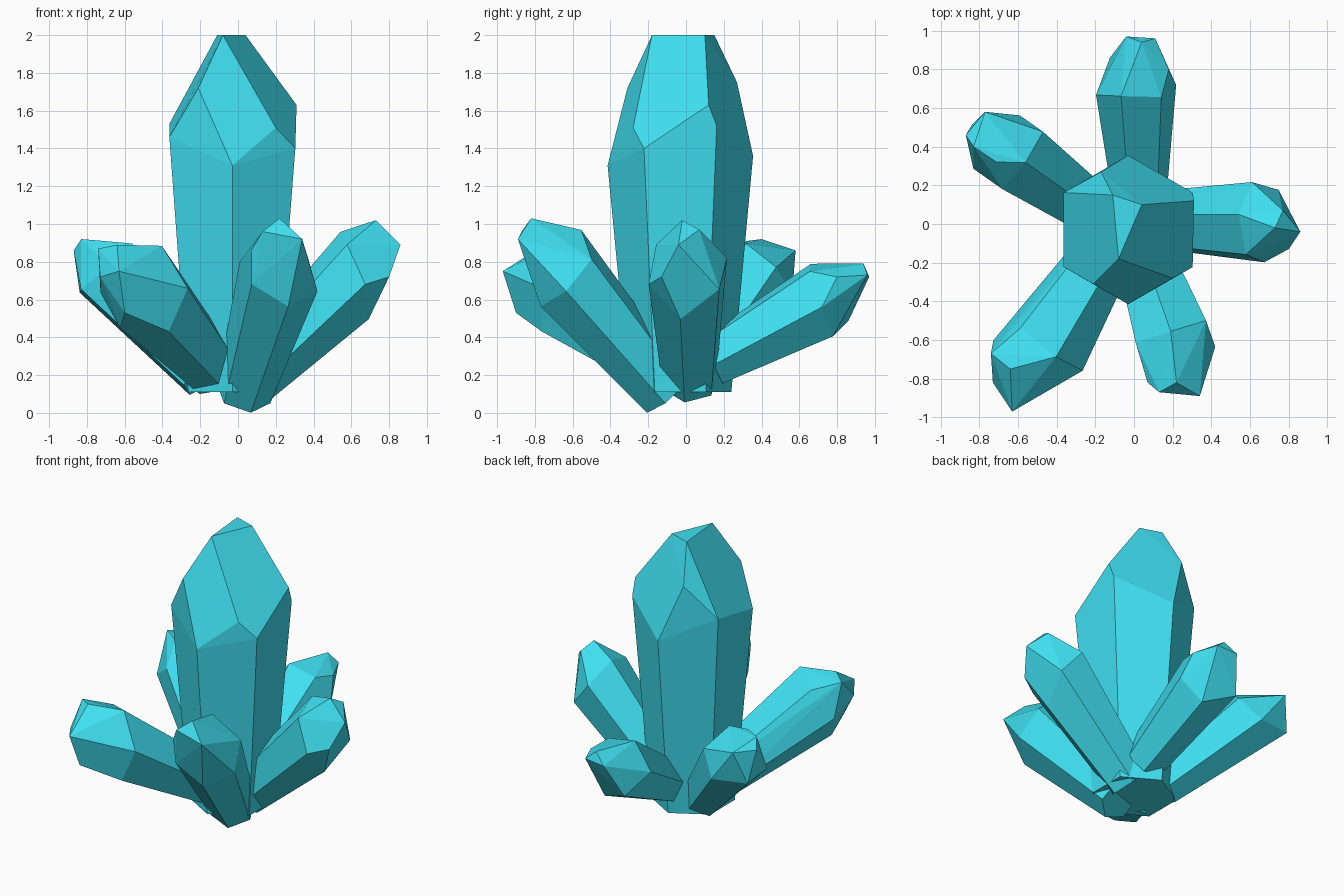
import bpy, bmesh
from math import cos, sin, atan2, hypot, radians
from mathutils import Vector

if "Cube" in bpy.data.objects:
    bpy.data.objects.remove(bpy.data.objects["Cube"])

teal = bpy.data.materials.new("crystal_teal")
teal.diffuse_color = (0.05, 0.74, 0.88, 1)
teal.use_nodes = True
teal.node_tree.nodes["Principled BSDF"].inputs["Base Color"].default_value = teal.diffuse_color


def crystal(name, base, shoulder, r0, r1, phase, cuts, tip):
    """Tapered hexagonal shaft; cuts shift each shoulder corner along the axis,
    tip lists the corners of the faceted point."""
    b, c = Vector(base), Vector(shoulder)
    d = c - b
    axis = d.normalized()
    az = atan2(d.y, d.x) if hypot(d.x, d.y) > 1e-6 else 0
    u = Vector((-sin(az), cos(az), 0))
    v = axis.cross(u)
    bm = bmesh.new()
    for i, cut in enumerate(cuts):
        t = radians(phase + 60 * i)
        out = u * cos(t) + v * sin(t)
        bm.verts.new(b + out * r0)
        bm.verts.new(c + out * r1 + axis * cut)
    for p in tip:
        bm.verts.new(p)
    hull = bmesh.ops.convex_hull(bm, input=bm.verts[:])
    loose = [e for e in bm.verts if not e.link_faces]
    bmesh.ops.delete(bm, geom=loose, context='VERTS')
    # merge nearly flat triangles into clean facets
    bmesh.ops.dissolve_limit(bm, angle_limit=radians(4),
                             verts=bm.verts[:], edges=bm.edges[:])
    bmesh.ops.recalc_face_normals(bm, faces=bm.faces[:])
    mesh = bpy.data.meshes.new(name)
    bm.to_mesh(mesh)
    bm.free()
    mesh.materials.append(teal)
    obj = bpy.data.objects.new(name, mesh)
    bpy.context.collection.objects.link(obj)


# tall centre crystal
crystal("centre_crystal", (-.03, -.03, .11), (-.03, -.03, 1.40), .27, .385, 0,
        (-.04, .13, .06, -.09, 0, .12),
        [(-.08, -.18, 2), (.04, .10, 2), (-.11, .15, 2), (-.21, -.31, 1.72),
         (.20, -.28, 1.51), (-.17, .27, 1.75), (.31, .12, 1.63)])

# five leaning crystals around it
crystal("right_crystal", (.05, .02, .16), (.61, .01, .72), .15, .22, 20,
        (.07, .12, .10, .02, -.10, .05),
        [(.86, -.04, .89), (.73, -.02, 1.02), (.80, -.13, .72), (.77, .07, .97)])

crystal("back_crystal", (.03, .13, .27), (.01, .715, .595), .14, .21, 8,
        (-.03, .05, .02, -.02, -.04, .08),
        [(-.04, .97, .72), (.11, .96, .73), (.04, .94, .79), (.18, .80, .72)])

crystal("back_left_crystal", (-.18, .05, .20), (-.62, .36, .68), .14, .21, 30,
        (.02, .09, .02, .03, .17, .08),
        [(-.83, .40, .92), (-.87, .46, .86), (-.77, .58, .86), (-.71, .32, .91)])

crystal("front_left_crystal", (-.12, -.10, .22), (-.49, -.67, .64), .15, .24, 10,
        (-.03, .10, .05, .06, 0, -.10),
        [(-.74, -.67, .87), (-.64, -.75, .89), (-.73, -.82, .72),
         (-.63, -.97, .75), (-.60, -.90, .53)])

crystal("front_crystal", (.03, -.10, .101), (.22, -.64, .74), .15, .22, 30,
        (0, .11, -.02, .02, -.04, -.03),
        [(.22, -.82, 1.03), (.34, -.89, .92), (.13, -.87, .96), (.07, -.82, .86)])
